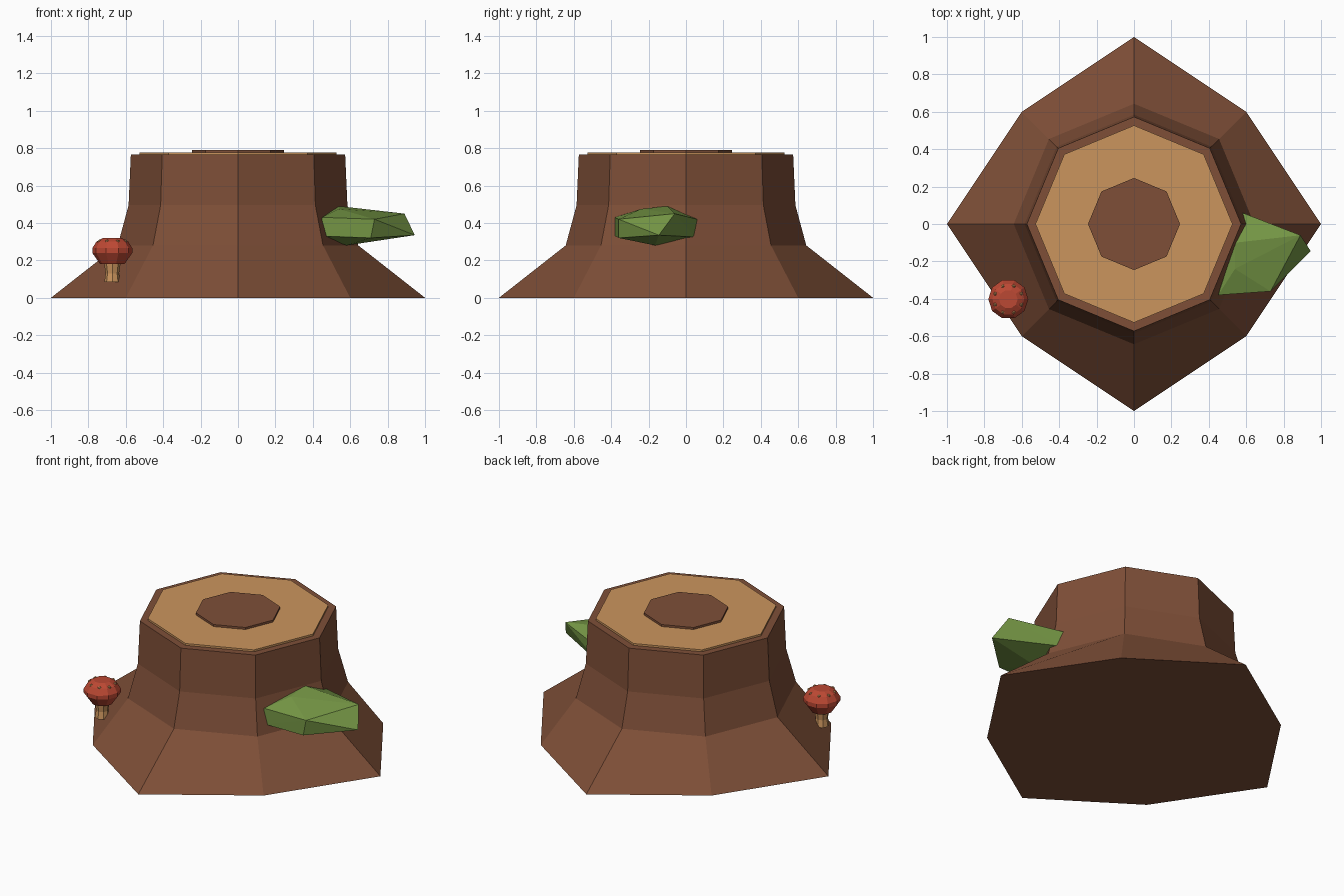
import bpy, bmesh
from math import sin, cos, pi, sqrt

cube = bpy.data.objects.get("Cube")
if cube:
    bpy.data.objects.remove(cube, do_unlink=True)


def material(name, rgb):
    m = bpy.data.materials.new(name)
    m.use_nodes = True
    m.diffuse_color = (*rgb, 1)
    m.node_tree.nodes["Principled BSDF"].inputs["Base Color"].default_value = (*rgb, 1)
    return m


bark = material("bark brown", (0.21, 0.078, 0.039))
wood = material("pale wood", (0.6, 0.3, 0.11))
green = material("leaf green", (0.18, 0.31, 0.06))
red = material("cap red", (0.5, 0.065, 0.033))


def finish(name, bm, mat):
    bmesh.ops.recalc_face_normals(bm, faces=bm.faces)
    mesh = bpy.data.meshes.new(name)
    bm.to_mesh(mesh)
    bm.free()
    mesh.materials.append(mat)
    ob = bpy.data.objects.new(name, mesh)
    bpy.context.collection.objects.link(ob)
    return ob


def lathe(name, profile, sides, mat, centre=(0, 0)):
    """Closed faceted solid; each profile entry is (radius, diagonal radius, z)."""
    bm = bmesh.new()
    rings = []
    for r, diag, z in profile:
        ring = []
        for i in range(sides):
            a = 2 * pi * i / sides
            rad = diag if i % 2 else r
            ring.append(bm.verts.new((centre[0] + rad * cos(a), centre[1] + rad * sin(a), z)))
        rings.append(ring)
    for low, high in zip(rings, rings[1:]):
        for i in range(sides):
            j = (i + 1) % sides
            bm.faces.new((low[i], low[j], high[j], high[i]))
    bm.faces.new(rings[0])
    bm.faces.new(rings[-1])
    return finish(name, bm, mat)


def even(*pairs):
    return [(r, r, z) for r, z in pairs]


# Stump with a flared, four-pointed foot
foot = (1.0, 0.6 * sqrt(2), 0)
lathe("stump", [foot] + even((0.643, 0.28), (0.585, 0.495), (0.573, 0.765)), 8, bark)

# Cut top and heartwood
lathe("cut_top", even((0.527, 0.75), (0.527, 0.777)), 8, wood)
lathe("heartwood", even((0.246, 0.77), (0.246, 0.79)), 8, bark)

# Mushroom
spot = (-0.672, -0.402)
lathe("mushroom_stem", even((0.043, 0.085), (0.036, 0.13), (0.045, 0.19)), 8, wood, spot)
lathe("mushroom_cap", even((0.065, 0.18), (0.107, 0.24), (0.107, 0.265),
                           (0.085, 0.3), (0.05, 0.32)), 10, red, spot)

# Flecks around the upper cap
bm = bmesh.new()
for i in range(8):
    a = 2 * pi * (i + 0.5) / 8
    fleck = bmesh.ops.create_icosphere(bm, subdivisions=1, radius=0.011)["verts"]
    bmesh.ops.translate(bm, verts=fleck, vec=(
        spot[0] + 0.075 * cos(a), spot[1] + 0.075 * sin(a), 0.301))
finish("cap_flecks", bm, wood)

# Faceted leaf growing from the side
bm = bmesh.new()
for p in ((0.54, -0.24, 0.475), (0.54, -0.1, 0.49), (0.89, -0.06, 0.45),
          (0.945, -0.145, 0.335), (0.73, -0.36, 0.42), (0.71, -0.36, 0.32),
          (0.45, -0.38, 0.43), (0.45, -0.38, 0.33), (0.58, -0.165, 0.28),
          (0.58, 0.06, 0.42), (0.59, 0.05, 0.325)):
    bm.verts.new(p)
bmesh.ops.convex_hull(bm, input=bm.verts)
finish("leaf", bm, green)
